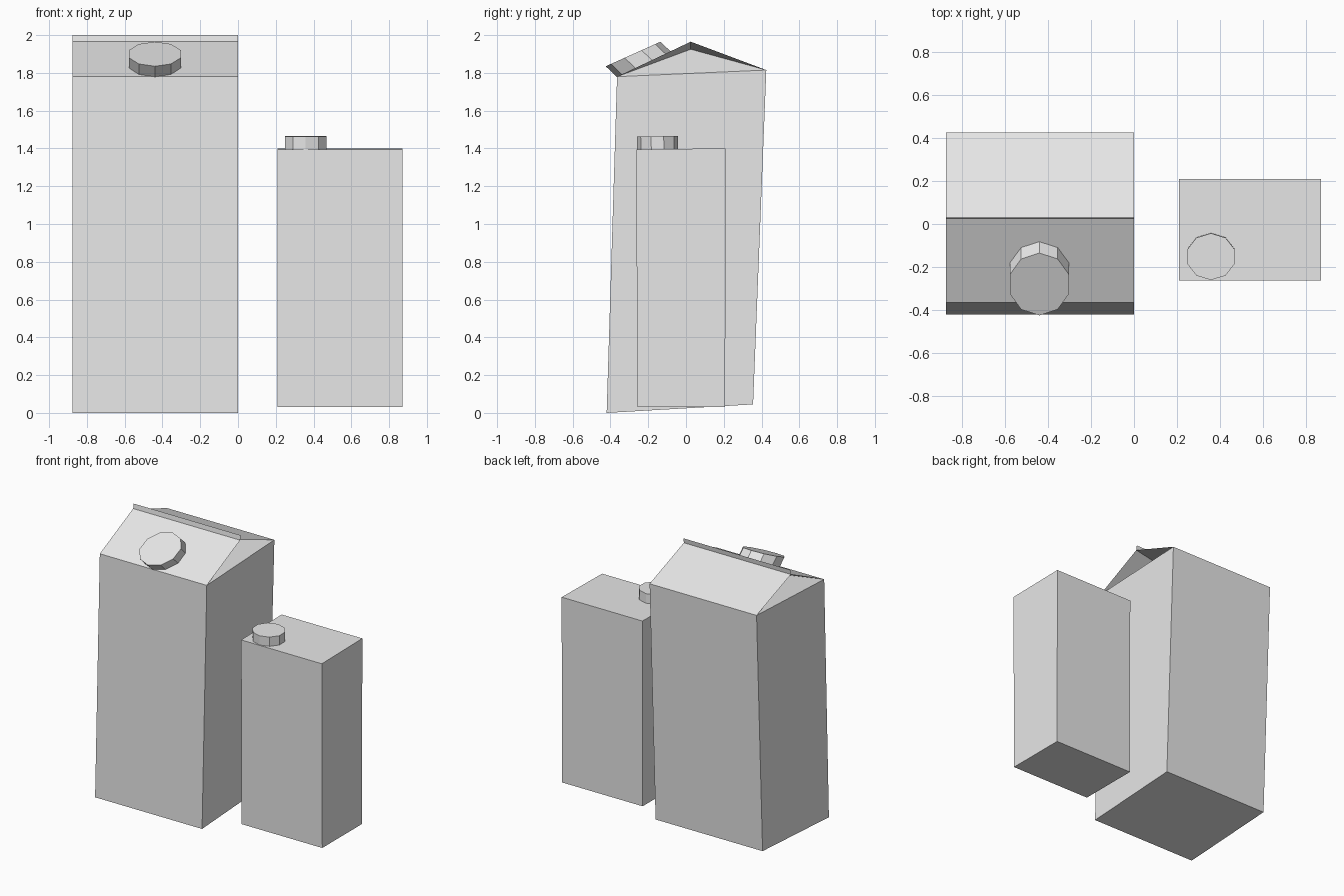
import bpy, bmesh, math
from mathutils import Vector

cube = bpy.data.objects.get("Cube")
if cube:
    bpy.data.objects.remove(cube, do_unlink=True)

card = bpy.data.materials.new("light_grey_card")
card.use_nodes = True
GREY = (0.8, 0.8, 0.8, 1)
card.diffuse_color = GREY
card.node_tree.nodes["Principled BSDF"].inputs["Base Color"].default_value = GREY


def finish(name, bm, closed=True):
    if closed:
        bmesh.ops.recalc_face_normals(bm, faces=bm.faces[:])
    mesh = bpy.data.meshes.new(name)
    bm.to_mesh(mesh)
    bm.free()
    mesh.materials.append(card)
    obj = bpy.data.objects.new(name, mesh)
    bpy.context.collection.objects.link(obj)
    return obj


def prism(name, base, offset):
    """Solid between a ring of points and the same ring moved by offset."""
    bm = bmesh.new()
    face = bm.faces.new([bm.verts.new(p) for p in base])
    new = bmesh.ops.extrude_face_region(bm, geom=[face], use_keep_orig=True)["geom"]
    moved = [g for g in new if isinstance(g, bmesh.types.BMVert)]
    bmesh.ops.translate(bm, verts=moved, vec=Vector(offset))
    return finish(name, bm)


def cap(name, centre, across, along, offset, sides=10):
    """Ten-sided cap; across and along are the half axes of its base ring."""
    c, a, b = Vector(centre), Vector(across), Vector(along)
    angles = [2 * math.pi * i / sides for i in range(sides)]
    return prism(name, [c + a * math.sin(t) + b * math.cos(t) for t in angles], offset)


# Tall carton: leaning body with a gable roof and ends folded inward
LEFT, RIGHT, FOLD = 0.0, -0.875, 0.2
ridge = (0.025, 1.965)
outline = [(-0.42, 0.0), (0.355, 0.045), (0.425, 1.815), ridge, (-0.365, 1.78)]
bm = bmesh.new()
ends = []
for x, inward in ((LEFT, -FOLD), (RIGHT, FOLD)):
    ring = [bm.verts.new((x, y, z)) for y, z in outline]
    apex = bm.verts.new((x + inward, ridge[0], ridge[1] - 0.04))
    f_bot, b_bot, b_top, peak, f_top = ring
    bm.faces.new((f_bot, b_bot, b_top, f_top))
    bm.faces.new((f_top, b_top, apex))
    bm.faces.new((b_top, peak, apex))
    bm.faces.new((peak, f_top, apex))
    ends.append(ring)
for i in range(len(outline)):
    j = (i + 1) % len(outline)
    bm.faces.new((ends[0][i], ends[0][j], ends[1][j], ends[1][i]))
finish("tall_carton", bm)

# Thin sealed strip standing on the ridge
bm = bmesh.new()
bm.faces.new([bm.verts.new(p) for p in (
    (RIGHT, 0.025, 1.965), (LEFT, 0.025, 1.965), (LEFT, 0.03, 2.0), (RIGHT, 0.03, 2.0))])
finish("ridge_seal", bm, closed=False)

# Cap on the sloping front of the roof
cap("tall_carton_cap", (-0.44, -0.22, 1.842), (0.1445, 0, 0), (0, 0.145, 0.065),
    (0, -0.06, 0.058))

# Short carton: plain box with a very slightly sloping top
side = [(-0.258, 0.03), (0.207, 0.03), (0.21, 1.401), (-0.263, 1.394)]
prism("short_carton", [(0.21, y, z) for y, z in side], (0.66, 0, 0))

# Cap on the flat top
cap("short_carton_cap", (0.358, -0.15, 1.395), (0.1155, 0, 0), (0, 0.1085, 0.002),
    (0, -0.002, 0.07))
